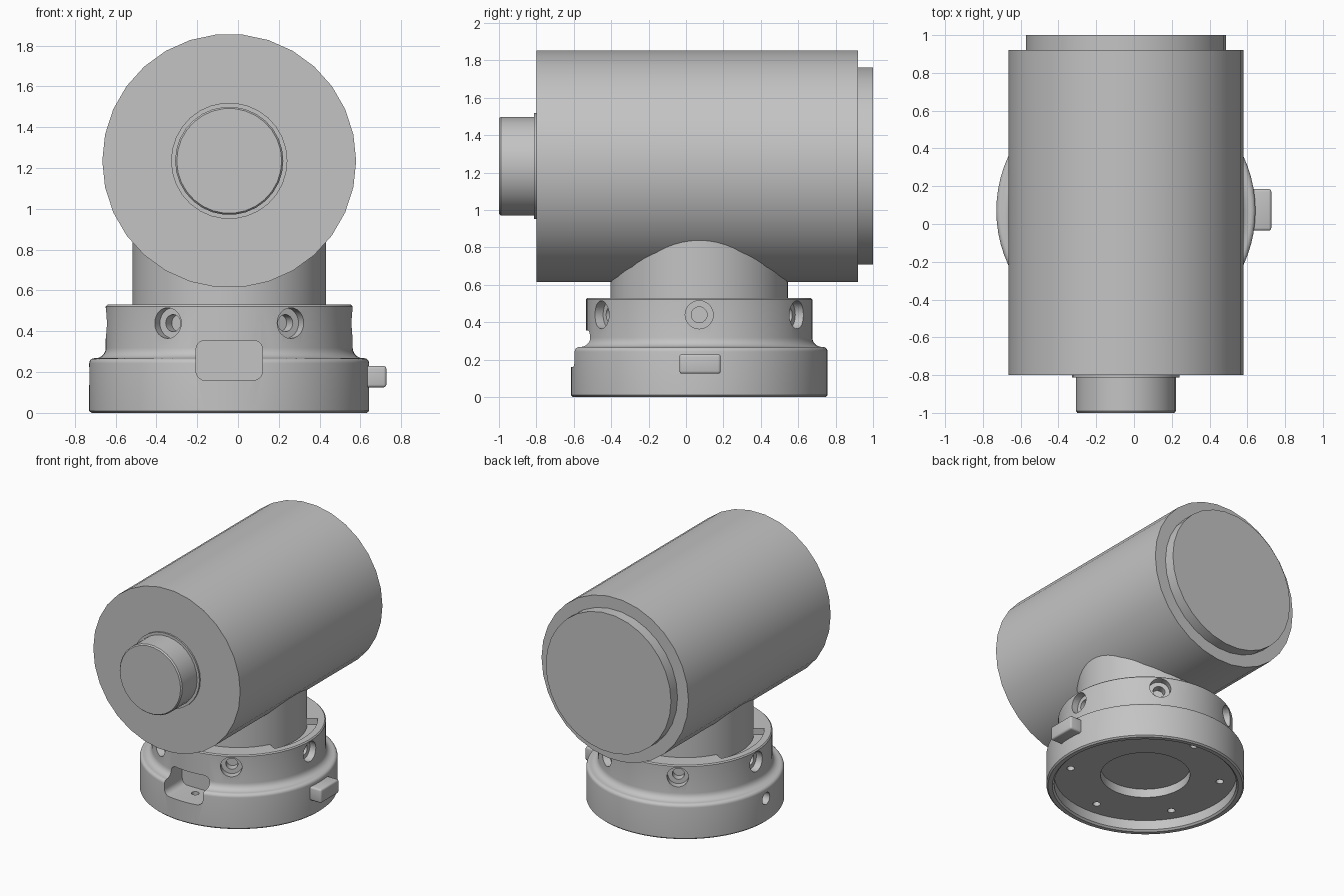
import bpy, bmesh, math
from mathutils import Matrix, Vector

if "Cube" in bpy.data.objects:
    bpy.data.objects.remove(bpy.data.objects["Cube"])

CX, CY = -0.043, 0.0705        # vertical axis of the base
BODY_Z = 1.235                 # height of the horizontal barrel axis

grey = bpy.data.materials.new("light_grey")
grey.diffuse_color = (0.55, 0.55, 0.55, 1)
grey.use_nodes = True
grey.node_tree.nodes["Principled BSDF"].inputs["Base Color"].default_value = grey.diffuse_color


def finish(name, bm):
    bmesh.ops.recalc_face_normals(bm, faces=bm.faces)
    me = bpy.data.meshes.new(name)
    bm.to_mesh(me)
    bm.free()
    me.materials.append(grey)
    ob = bpy.data.objects.new(name, me)
    bpy.context.collection.objects.link(ob)
    return ob


def lathe(name, profile, matrix, n=64, start=0.0, sweep=math.tau):
    """Revolve (radius, height) points about local z, full turn or sector."""
    bm = bmesh.new()
    full = sweep > 6.28
    count = n if full else n + 1
    rings = []
    for r, z in profile:
        if r == 0:
            rings.append([bm.verts.new((0, 0, z))] * count)
        else:
            rings.append([bm.verts.new((r * math.cos(start + sweep * i / n),
                                        r * math.sin(start + sweep * i / n), z))
                          for i in range(count)])
    pairs = list(zip(rings, rings[1:]))
    if not full:                                   # closed cross-section
        pairs.append((rings[-1], rings[0]))
        bm.faces.new([r[0] for r in rings])
        bm.faces.new([r[-1] for r in rings])
    for a, b in pairs:
        for i in range(n):
            j = (i + 1) % count
            quad = list(dict.fromkeys((a[i], a[j], b[j], b[i])))
            if len(quad) > 2:
                bm.faces.new(quad)
    bm.transform(matrix)
    return finish(name, bm)


def rounded_box(name, lo, hi, radius, segments=4, only_y=False):
    """Box with rounded edges; only_y rounds just the edges running along y."""
    lo, hi = Vector(lo), Vector(hi)
    bm = bmesh.new()
    bmesh.ops.create_cube(bm, size=1)
    for v in bm.verts:
        v.co = Vector([(a + b) / 2 + c * (b - a) for a, b, c in zip(lo, hi, v.co)])
    edges = [e for e in bm.edges
             if not only_y or abs(e.verts[0].co.y - e.verts[1].co.y) > 0.01]
    bmesh.ops.bevel(bm, geom=edges, offset=radius, segments=segments,
                    profile=0.5, affect='EDGES')
    return finish(name, bm)


def cut(target, cutter):
    mod = target.modifiers.new("cut", 'BOOLEAN')
    mod.operation, mod.solver, mod.object = 'DIFFERENCE', 'EXACT', cutter
    bpy.context.view_layer.objects.active = target
    bpy.ops.object.modifier_apply(modifier=mod.name)
    bpy.data.objects.remove(cutter, do_unlink=True)


def arc(r, z, radius, a0, a1, n=5):
    return [(r + radius * math.cos(math.radians(a0 + (a1 - a0) * i / n)),
             z + radius * math.sin(math.radians(a0 + (a1 - a0) * i / n)))
            for i in range(n + 1)]


up = Matrix.Translation((CX, CY, 0))


def radial(angle, z):
    """Local z points outward from the base axis at this angle."""
    return (Matrix.Translation((CX, CY, z)) @ Matrix.Rotation(angle, 4, 'Z')
            @ Matrix.Rotation(math.pi / 2, 4, 'Y'))


# Stepped base with rounded shoulder, fillet and deeply recessed underside
base = lathe("base", [(0, .15), (.31, .15), (.31, .085), (.632, .085), (.632, .012),
                      (.645, 0), (.675, 0), (.686, .01)]
             + arc(.661, .243, .025, 0, 90) + arc(.655, .318, .05, 270, 180)
             + [(.605, .522), (.597, .53), (0, .53)], up, 72)

# Six radial counterbored holes and six screw holes underneath
for k in range(6):
    a = k * math.pi / 3
    cut(base, lathe("bore", [(0, .49), (.042, .49), (.042, .55), (.075, .55),
                             (.075, .7), (0, .7)], radial(a, .44), 24))
    b = a + math.pi / 6
    hole_at = Matrix.Translation((CX + .525 * math.cos(b), CY + .525 * math.sin(b), 0))
    cut(base, lathe("screw_hole", [(0, -.05), (.027, -.05), (.027, .22), (0, .22)],
                    hole_at, 16))

# Front notch, side pin hole, curved slots in the rim
cut(base, rounded_box("notch", (CX - .163, -.8, .16), (CX + .163, -.38, .355),
                      .045, 5, True))
cut(base, lathe("pin_hole", [(0, .58), (.045, .58), (.045, .8), (0, .8)],
                radial(math.pi, .18), 24))
for turn in (0, math.pi):
    cut(base, lathe("rim_slot", [(.46, .487), (.548, .487), (.548, .6), (.46, .6)],
                    up, 16, turn - math.radians(28), math.radians(63)))

# Neck rising into the barrel
neck = lathe("neck", [(0, .45), (.475, .45), (.475, 1.1), (0, 1.1)], up, 64)

# Horizontal barrel with rear cap and front knob, revolved along y
along_y = Matrix.Translation((CX, 0, BODY_Z)) @ Matrix.Rotation(-math.pi / 2, 4, 'X')
barrel = lathe("barrel", [(0, -.8), (.622, -.8), (.622, .92), (0, .92)], along_y, 30)
cap = lathe("rear_cap", [(0, .9), (.53, .9), (.53, 1), (0, 1)], along_y, 30)
knob = lathe("front_knob", [(0, -1), (.257, -1), (.265, -.99), (.265, -.812),
                            (.285, -.812), (.285, -.78), (0, -.78)], along_y, 30)

# Side locking tab
tab = rounded_box("side_tab", (.58, -.035, .125), (.727, .185, .23), .014, 3)

for ob in (base, neck, barrel, cap, knob, tab):
    bpy.ops.object.select_all(action='DESELECT')
    ob.select_set(True)
    bpy.context.view_layer.objects.active = ob
    bpy.ops.object.shade_smooth_by_angle(angle=math.radians(32))
